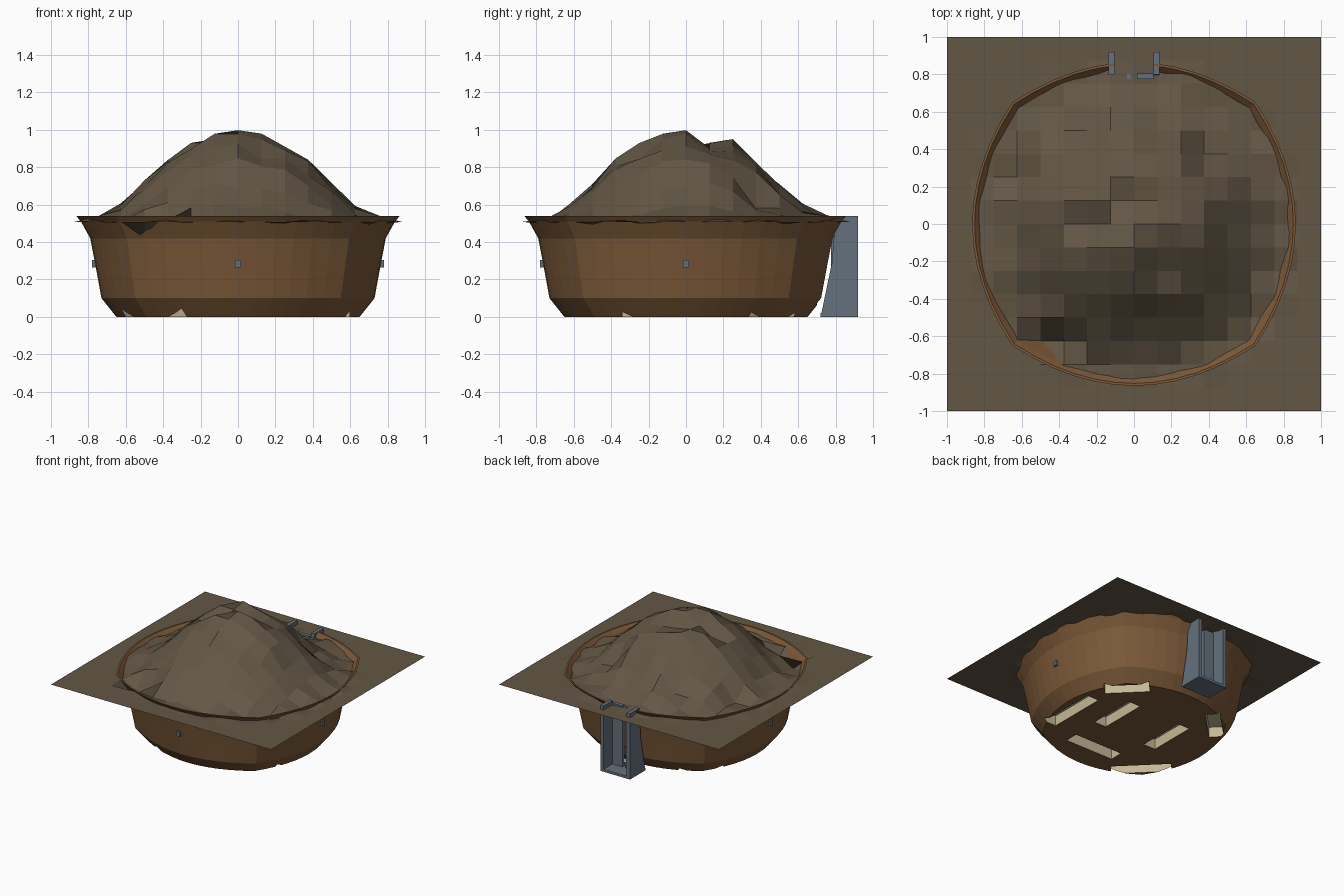
import bpy, bmesh, math, random
from mathutils import Matrix, Vector

if "Cube" in bpy.data.objects:
    bpy.data.objects.remove(bpy.data.objects["Cube"])
random.seed(4)

def material(name, rgb):
    m = bpy.data.materials.new(name)
    m.diffuse_color = (*rgb, 1)
    m.use_nodes = True
    m.node_tree.nodes["Principled BSDF"].inputs["Base Color"].default_value = m.diffuse_color
    return m

BROWN = material("clay", (0.20, 0.10, 0.04))
SOIL = material("soil", (0.125, 0.095, 0.06))
STEEL = material("steel", (0.13, 0.165, 0.205))
CREAM = material("cream", (0.55, 0.48, 0.30))

def make(name, bm, mat):
    bmesh.ops.recalc_face_normals(bm, faces=bm.faces)
    me = bpy.data.meshes.new(name)
    bm.to_mesh(me)
    bm.free()
    me.materials.append(mat)
    ob = bpy.data.objects.new(name, me)
    bpy.context.collection.objects.link(ob)
    return ob

def box(name, center, size, mat, turn=0):
    bm = bmesh.new()
    bmesh.ops.create_cube(bm, size=1, matrix=Matrix.Translation(center)
                          @ Matrix.Rotation(math.radians(turn), 4, 'Z')
                          @ Matrix.Diagonal((*size, 1)))
    return make(name, bm, mat)

# Planter: four bulging sides meeting at corners, closed profile of rings
def ring(bm, r, z, seg=12):
    vs = []
    for side in range(4):
        rot = Matrix.Rotation(side * math.pi / 2, 3, 'Z')
        for i in range(seg):
            t = -1 + 2 * i / seg
            vs.append(bm.verts.new(rot @ Vector((r * (1 - 0.248 * t * t), 0.752 * r * t, z))))
    return vs

profile = [(0.65, 0), (0.73, 0.1), (0.765, 0.29), (0.79, 0.42), (0.84, 0.51),
           (0.865, 0.54), (0.852, 0.54), (0.825, 0.51), (0.765, 0.42), (0.74, 0.29), (0.70, 0.12)]
bm = bmesh.new()
rings = [ring(bm, r, z) for r, z in profile]
n = len(rings[0])
for a, b in zip(rings, rings[1:]):
    for i in range(n):
        bm.faces.new((a[i], a[(i + 1) % n], b[(i + 1) % n], b[i]))
bm.faces.new(rings[0])
bm.faces.new(rings[-1])
planter = make("planter", bm, BROWN)

# Cutters: rear slit and pale drainage slots (x, y, length, turn)
cutters = [box("slit_cutter", (0, 0.85, 0.3), (0.216, 0.3, 0.9), BROWN)]
slots = [(0.24, 0.09, 0.40, 90), (-0.26, 0.07, 0.40, 90), (0.54, -0.09, 0.50, 90),
         (0.06, -0.40, 0.44, 0), (0.43, 0.43, 0.34, 135), (-0.43, 0.43, 0.34, 45),
         (-0.425, -0.425, 0.46, 135)]
for x, y, length, turn in slots:
    cutters.append(box("slot_cutter", (x, y, 0), (length, 0.11, 0.17), CREAM, turn))
for c in cutters:
    c.hide_render = True
    c.display_type = 'WIRE'
    mod = planter.modifiers.new(c.name, 'BOOLEAN')
    mod.operation = 'DIFFERENCE'
    mod.object = c
    mod.solver = 'EXACT'
    mod.material_mode = 'TRANSFER'

# Soil: square sheet of 16 x 16 cells with a rough mound
heights = [0.49, 0.48, 0.43, 0.355, 0.215, 0.10, 0.035, 0.0]
dents = {(0, 1): -0.06, (1, 1): -0.09, (2, 1): -0.05, (-2, 0): -0.07, (-1, 0): -0.05,
         (1, -2): -0.06, (-5, 2): -0.05, (-3, -5): -0.15, (-4, -5): -0.09, (-2, -3): 0.03,
         (5, -4): -0.06, (3, 3): -0.08, (-2, 4): -0.08, (1, 4): -0.07, (0, -1): 0.02, (-1, 2): 0.02}
bm = bmesh.new()
bmesh.ops.create_grid(bm, x_segments=16, y_segments=16, size=1)
for v in bm.verts:
    i, j = round(v.co.x * 8), round(v.co.y * 8)
    r = math.hypot(i, j)
    k = min(int(r), 6)
    f = min(r - k, 1)
    h = heights[k] * (1 - f) + heights[k + 1] * f
    if r < 6.5:
        h += random.uniform(-0.04, 0.012) + dents.get((i, j), 0)
    v.co.z = 0.508 + h
make("soil_mound", bm, SOIL)

# Rear upright channel
box("channel_base", (0, 0.82, 0.01), (0.27, 0.20, 0.02), STEEL)
for s in (-1, 1):
    bm = bmesh.new()
    side = [(0.72, 0), (0.92, 0), (0.92, 0.54), (0.80, 0.54), (0.78, 0.29)]
    f = bm.faces.new([bm.verts.new((s * 0.105, y, z)) for y, z in side])
    ext = bmesh.ops.extrude_face_region(bm, geom=[f])
    bmesh.ops.translate(bm, vec=(s * 0.03, 0, 0),
                        verts=[g for g in ext['geom'] if isinstance(g, bmesh.types.BMVert)])
    make("channel_side", bm, STEEL)
    box("channel_back", (s * 0.06, 0.79, 0.265), (0.09, 0.03, 0.51), STEEL)

# Small pegs on the other three sides
for x, y in ((0, -0.765), (0.765, 0), (-0.765, 0)):
    box("peg", (x, y, 0.285), (0.03, 0.03, 0.04), STEEL)
